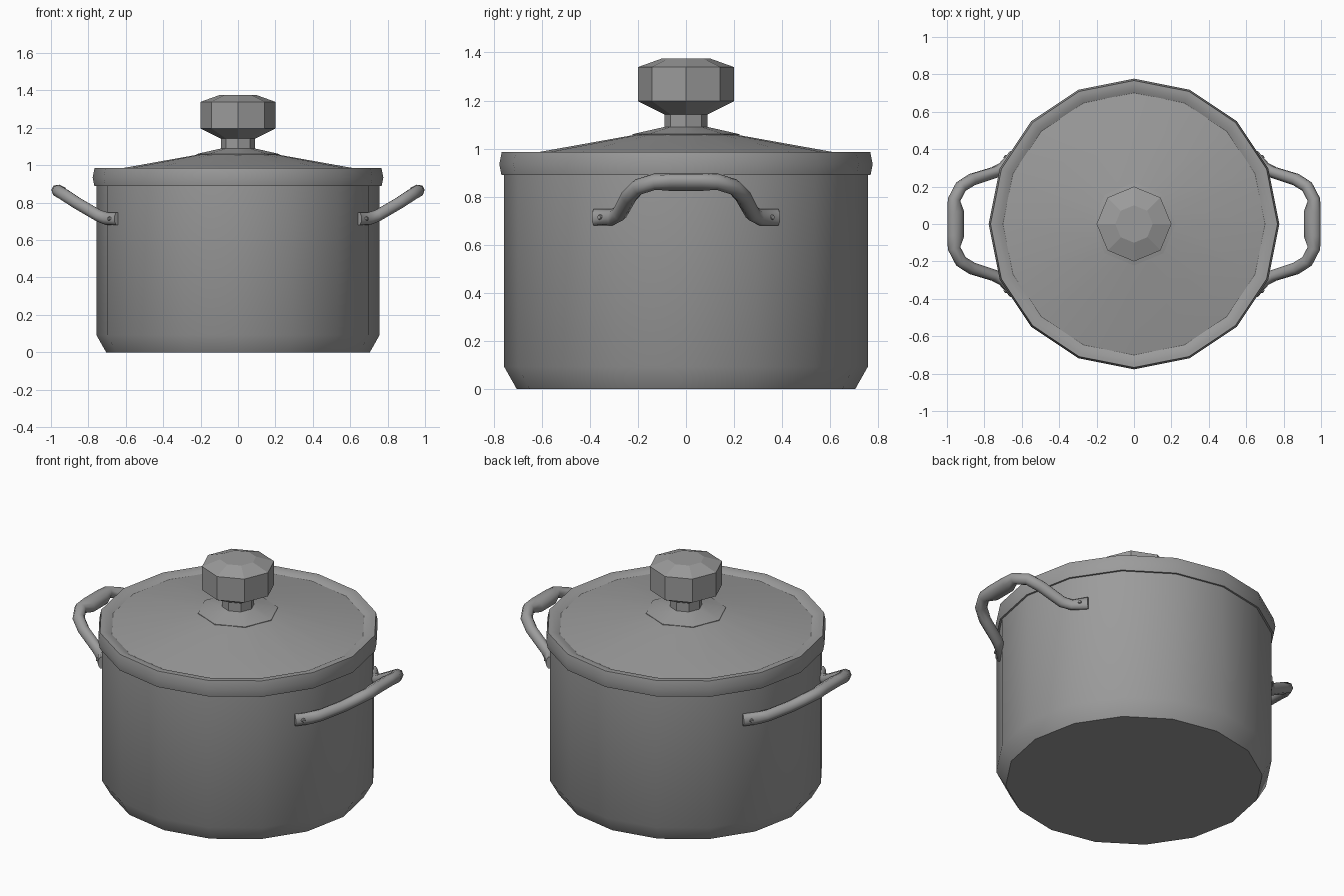
import bpy, bmesh, math
from mathutils import Vector, Matrix

if "Cube" in bpy.data.objects:
    bpy.data.objects.remove(bpy.data.objects["Cube"])

# Dark grey metal used for every part
METAL = bpy.data.materials.new("dark_metal")
METAL.diffuse_color = (0.33, 0.33, 0.33, 1)
METAL.use_nodes = True
METAL.node_tree.nodes["Principled BSDF"].inputs["Base Color"].default_value = METAL.diffuse_color


def finish(bm, name, angle):
    bmesh.ops.recalc_face_normals(bm, faces=bm.faces)
    me = bpy.data.meshes.new(name)
    bm.to_mesh(me)
    bm.free()
    me.materials.append(METAL)
    ob = bpy.data.objects.new(name, me)
    bpy.context.collection.objects.link(ob)
    bpy.ops.object.select_all(action='DESELECT')
    ob.select_set(True)
    bpy.context.view_layer.objects.active = ob
    bpy.ops.object.shade_smooth_by_angle(angle=math.radians(angle))
    return ob


def loft(bm, rings, closed=False):
    """Join successive rings of vertices with quads."""
    pairs = list(zip(rings, rings[1:]))
    if closed:
        pairs.append((rings[-1], rings[0]))
    for a, b in pairs:
        for i in range(len(a)):
            j = (i + 1) % len(a)
            bm.faces.new((a[i], a[j], b[j], b[i]))


def lathe(name, profile, sides, angle=35, closed=False):
    bm = bmesh.new()
    rings = []
    for r, z in profile:
        rings.append([bm.verts.new((r * math.cos(2 * math.pi * k / sides),
                                    r * math.sin(2 * math.pi * k / sides), z))
                      for k in range(sides)])
    loft(bm, rings, closed)
    if not closed:
        bm.faces.new(rings[0])
        bm.faces.new(rings[-1])
    return finish(bm, name, angle)


# Pot body: chamfered base, straight wall, hollow inside
lathe("pot_body", [(0.705, 0), (0.757, 0.092), (0.757, 0.95), (0.72, 0.95),
                   (0.72, 0.10), (0.68, 0.04)], 16)

# Lid: rounded rim band and shallow cone
lathe("lid_rim", [(0.757, 0.889), (0.768, 0.889), (0.777, 0.935), (0.767, 0.985),
                  (0.748, 0.985), (0.722, 0.980), (0.698, 0.968), (0.698, 0.889)],
      16, 35, closed=True)
lathe("lid", [(0.71, 0.95), (0.71, 0.968), (0.22, 1.056), (0.10, 1.07)], 16)

# Octagonal knob with flange and neck
lathe("lid_knob", [(0.222, 1.052), (0.222, 1.060), (0.09, 1.09), (0.09, 1.142),
                   (0.20, 1.197), (0.20, 1.339), (0.10, 1.375)], 8, 12)

# Handle half path: x, y, z, half height, half width
HALF = [(0.645, 0.380, 0.714, 0.035, 0.020),
        (0.700, 0.308, 0.714, 0.034, 0.023),
        (0.745, 0.276, 0.730, 0.032, 0.030),
        (0.865, 0.238, 0.800, 0.032, 0.032),
        (0.925, 0.200, 0.840, 0.032, 0.032),
        (0.962, 0.130, 0.862, 0.032, 0.032),
        (0.953, 0.065, 0.860, 0.032, 0.045)]
PATH = HALF + [(x, -y, z, a, b) for x, y, z, a, b in reversed(HALF)]


def handle(name, sx):
    bm = bmesh.new()
    pts = [Vector(p[:3]) for p in PATH]
    rings = []
    last = len(pts) - 1
    for i, p in enumerate(pts):
        t = (pts[min(i + 1, last)] - pts[max(i - 1, 0)]).normalized()
        up = Vector((0, 0, 1)) if i in (0, last) else Vector((-0.45, 0, 0.89))
        side = up.cross(t).normalized()
        up = t.cross(side)
        a, b = PATH[i][3:]
        ring = []
        for k in range(8):
            ang = math.pi * (k + 0.5) / 4
            co = p + (up * a * math.cos(ang) + side * b * math.sin(ang)) * 1.06
            ring.append(bm.verts.new((co.x * sx, co.y, co.z)))
        rings.append(ring)
    loft(bm, rings)
    bm.faces.new(rings[0])
    bm.faces.new(rings[-1])
    finish(bm, name, 60)


def rivet(name, sx, sy):
    n = Vector((0.83 * sx, 0.556 * sy, 0))
    c = Vector((0.671 * sx, 0.347 * sy, 0.714)) + n * 0.022
    bm = bmesh.new()
    rot = n.to_track_quat('Z', 'Y').to_matrix().to_4x4()
    bmesh.ops.create_cone(bm, cap_ends=True, segments=8, radius1=0.013,
                          radius2=0.008, depth=0.012,
                          matrix=Matrix.Translation(c) @ rot)
    finish(bm, name, 30)


# Two side handles, each riveted at both tabs
for label, sx in (("right", 1), ("left", -1)):
    handle(label + "_handle", sx)
    for end, sy in (("back", 1), ("front", -1)):
        rivet(f"{label}_{end}_rivet", sx, sy)
